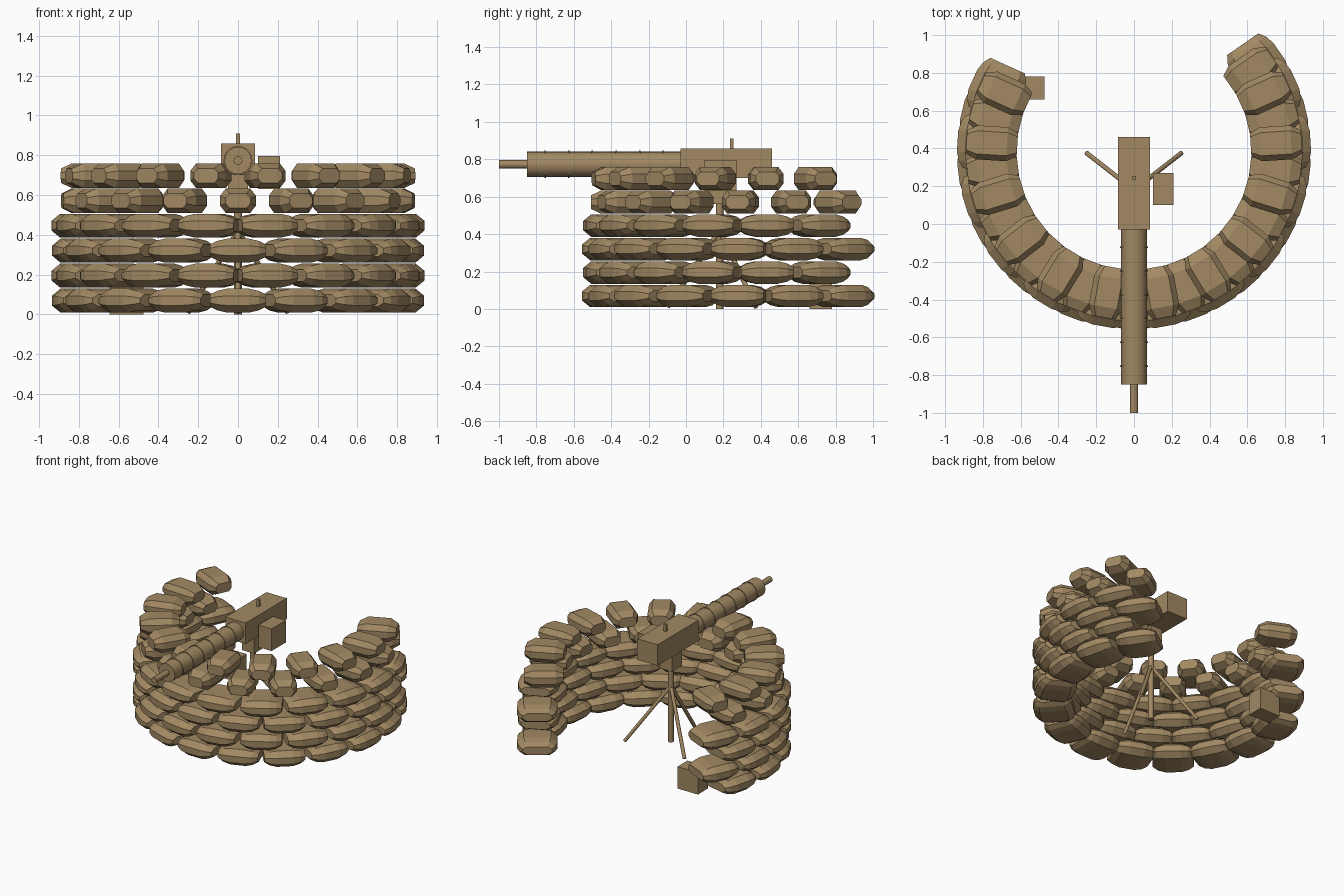
import bpy, bmesh, math
from mathutils import Vector, Matrix

if "Cube" in bpy.data.objects:
    bpy.data.objects.remove(bpy.data.objects["Cube"])

tan = bpy.data.materials.new("sand_tan")
tan.diffuse_color = (0.36, 0.25, 0.125, 1)
tan.use_nodes = True
tan.node_tree.nodes["Principled BSDF"].inputs["Base Color"].default_value = tan.diffuse_color


def finish(name, bm, smooth=False):
    bmesh.ops.recalc_face_normals(bm, faces=bm.faces)
    me = bpy.data.meshes.new(name)
    bm.to_mesh(me)
    bm.free()
    me.materials.append(tan)
    if smooth:
        for p in me.polygons:
            p.use_smooth = len(p.vertices) == 4
    ob = bpy.data.objects.new(name, me)
    bpy.context.collection.objects.link(ob)
    return ob


def box(name, lo, hi):
    lo, hi = Vector(lo), Vector(hi)
    bm = bmesh.new()
    bmesh.ops.create_cube(bm, size=1, matrix=Matrix.Translation((lo + hi) / 2)
                          @ Matrix.Diagonal((*(hi - lo), 1)))
    return finish(name, bm)


def rod(name, a, b, r, sides=16):
    a, b = Vector(a), Vector(b)
    rot = (b - a).to_track_quat('Z', 'Y').to_matrix().to_4x4()
    bm = bmesh.new()
    bmesh.ops.create_cone(bm, cap_ends=True, segments=sides, radius1=r, radius2=r,
                          depth=(b - a).length,
                          matrix=Matrix.Translation((a + b) / 2) @ rot)
    return finish(name, bm, True)


def add_bag(bm, mat, stations):
    """Faceted sandbag: octagonal sections along local x.
    stations: (distance from middle, half width, half height), mirrored."""
    loops = []
    both = [(-t, w, h) for t, w, h in reversed(stations)] + list(stations)
    for t, w, h in both:
        section = [(w, .4 * h), (.68 * w, h), (-.68 * w, h), (-w, .4 * h),
                   (-w, -.4 * h), (-.68 * w, -h), (.68 * w, -h), (w, -.4 * h)]
        loops.append([bm.verts.new(mat @ Vector((t, u, v))) for u, v in section])
    for a, b in zip(loops, loops[1:]):
        for i in range(8):
            j = (i + 1) % 8
            bm.faces.new((a[i], a[j], b[j], b[i]))
    bm.faces.new(loops[0])
    bm.faces.new(loops[-1])


# Horseshoe wall: four courses of wide bags laid lengthwise, two narrow ones crosswise
WIDE = ((.055, .137, .06), (.105, .124, .049), (.141, .1, .03))
NARROW = ((.08, .09, .062), (.135, .062, .036))
CY, PITCH = 0.38, math.radians(20.8)
for row in range(6):
    bm = bmesh.new()
    z = 0.069 + 0.1255 * row
    for k in range(12):
        ang = PITCH * (k - 5 if row % 2 == 0 else k - 5.5)
        spin = Matrix.Translation((0, CY, z)) @ Matrix.Rotation(ang, 4, 'Z')
        if row < 4:
            add_bag(bm, spin @ Matrix.Translation((0, -0.799, 0)), WIDE)
        else:
            add_bag(bm, spin @ Matrix.Translation((0, -0.754, 0))
                    @ Matrix.Rotation(math.pi / 2, 4, 'Z'), NARROW)
    finish(f"sandbag_course_{row + 1}", bm)

# Gun: receiver, jacketed barrel with bands, muzzle, sight
GZ = 0.773
box("receiver", (-.085, -.03, .70), (.085, .46, .858))
rod("barrel_jacket", (0, -.85, GZ), (0, -.02, GZ), .068, 20)
for i in range(6):
    y = -.752 + .126 * i
    rod(f"barrel_band_{i + 1}", (0, y - .004, GZ), (0, y + .004, GZ), .073, 20)
rod("muzzle", (0, -1, GZ), (0, -.84, GZ), .022)
box("rear_sight", (-.01, .235, .85), (.01, .255, .91))
box("ammo_box", (.10, .10, .63), (.21, .27, .797))

# Mount: block, post and three splayed legs
box("mount_block", (-.05, .12, .56), (.05, .24, .71))
rod("mount_post", (0, .18, 0), (0, .18, .6), .02)
for i, foot in enumerate(((-.25, .375, .01), (.25, .375, .01), (0, -.1, .01))):
    rod(f"mount_leg_{i + 1}", (0, .18, .42), foot, .013, 10)

# Spare crate beside the wall end
box("spare_crate", (-.645, .66, 0), (-.475, .78, .165))
